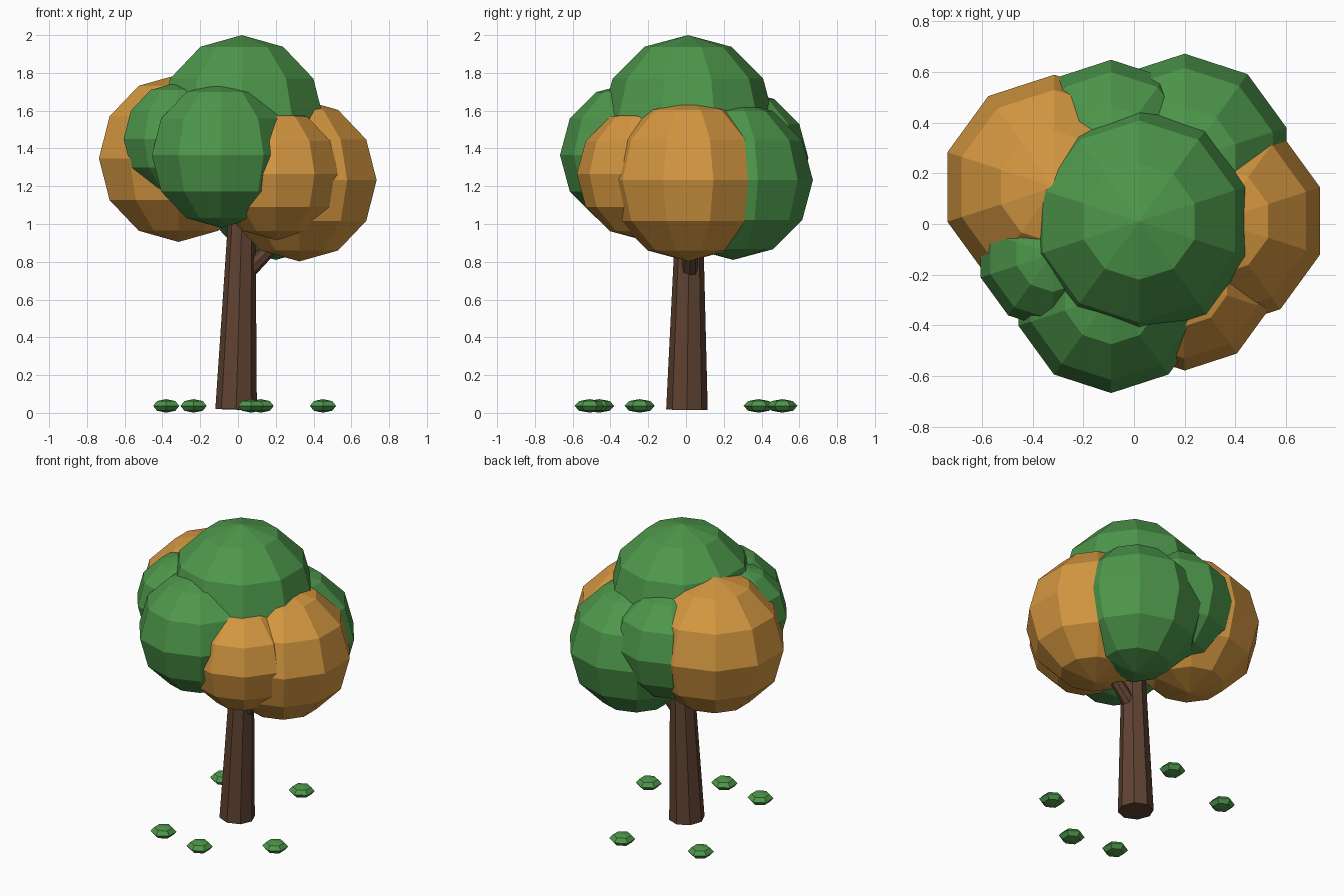
import bpy, bmesh
from mathutils import Matrix, Vector

if "Cube" in bpy.data.objects:
    bpy.data.objects.remove(bpy.data.objects["Cube"])


def material(name, rgb):
    m = bpy.data.materials.new(name)
    m.diffuse_color = (*rgb, 1)
    m.use_nodes = True
    m.node_tree.nodes["Principled BSDF"].inputs["Base Color"].default_value = m.diffuse_color
    return m


GREEN = material("leaf green", (0.075, 0.31, 0.07))
ORANGE = material("autumn orange", (0.66, 0.31, 0.052))
BROWN = material("bark brown", (0.115, 0.056, 0.032))


def finish(name, bm, mat):
    mesh = bpy.data.meshes.new(name)
    bm.to_mesh(mesh)
    bm.free()
    mesh.materials.append(mat)
    ob = bpy.data.objects.new(name, mesh)
    bpy.context.collection.objects.link(ob)
    return ob


def ball(name, centre, radius, height, segs, rings, mat):
    """Faceted ball with its own vertical radius."""
    bm = bmesh.new()
    mtx = Matrix.Translation(centre) @ Matrix.Diagonal((radius, radius, height, 1))
    bmesh.ops.create_uvsphere(bm, u_segments=segs, v_segments=rings, radius=1, matrix=mtx)
    finish(name, bm, mat)


def limb(name, start, end, r1, r2, mat):
    """Tapered eight-sided limb between two points."""
    a, b = Vector(start), Vector(end)
    d = b - a
    tilt = Vector((0, 0, 1)).rotation_difference(d).to_matrix().to_4x4()
    bm = bmesh.new()
    bmesh.ops.create_cone(bm, cap_ends=True, segments=8, radius1=r1, radius2=r2,
                          depth=d.length, matrix=Matrix.Translation((a + b) / 2) @ tilt)
    finish(name, bm, mat)


# Trunk and side branch
limb("trunk", (-0.01, 0.005, 0.018), (0.027, 0.02, 1.25), 0.11, 0.064, BROWN)
limb("branch", (0.05, 0.02, 0.75), (0.30, 0.03, 1.00), 0.045, 0.03, BROWN)

# Crown: overlapping faceted balls
CROWN = [
    ("crown_top", (0.02, 0.01, 1.54), 0.46, GREEN),
    ("crown_left", (-0.315, 0.146, 1.348), 0.443, ORANGE),
    ("crown_right", (0.325, 0.012, 1.232), 0.43, ORANGE),
    ("crown_back_right", (0.20, 0.25, 1.232), 0.422, GREEN),
    ("crown_front", (-0.09, -0.282, 1.365), 0.385, GREEN),
    ("crown_back", (-0.09, 0.288, 1.35), 0.36, GREEN),
    ("crown_front_right", (0.20, -0.228, 1.265), 0.35, ORANGE),
    ("crown_front_left", (-0.32, -0.118, 1.45), 0.30, GREEN),
]
for name, centre, r, mat in CROWN:
    ball(name, centre, r, r, 10, 6, mat)

# Flat fallen leaf clumps around the trunk
LEAVES = [(0.45, -0.245), (0.12, 0.51), (-0.38, 0.385), (-0.235, -0.46), (0.07, -0.51)]
for i, (x, y) in enumerate(LEAVES, 1):
    ball(f"fallen_leaf_{i}", (x, y, 0.037), 0.08, 0.036, 6, 4, GREEN)
